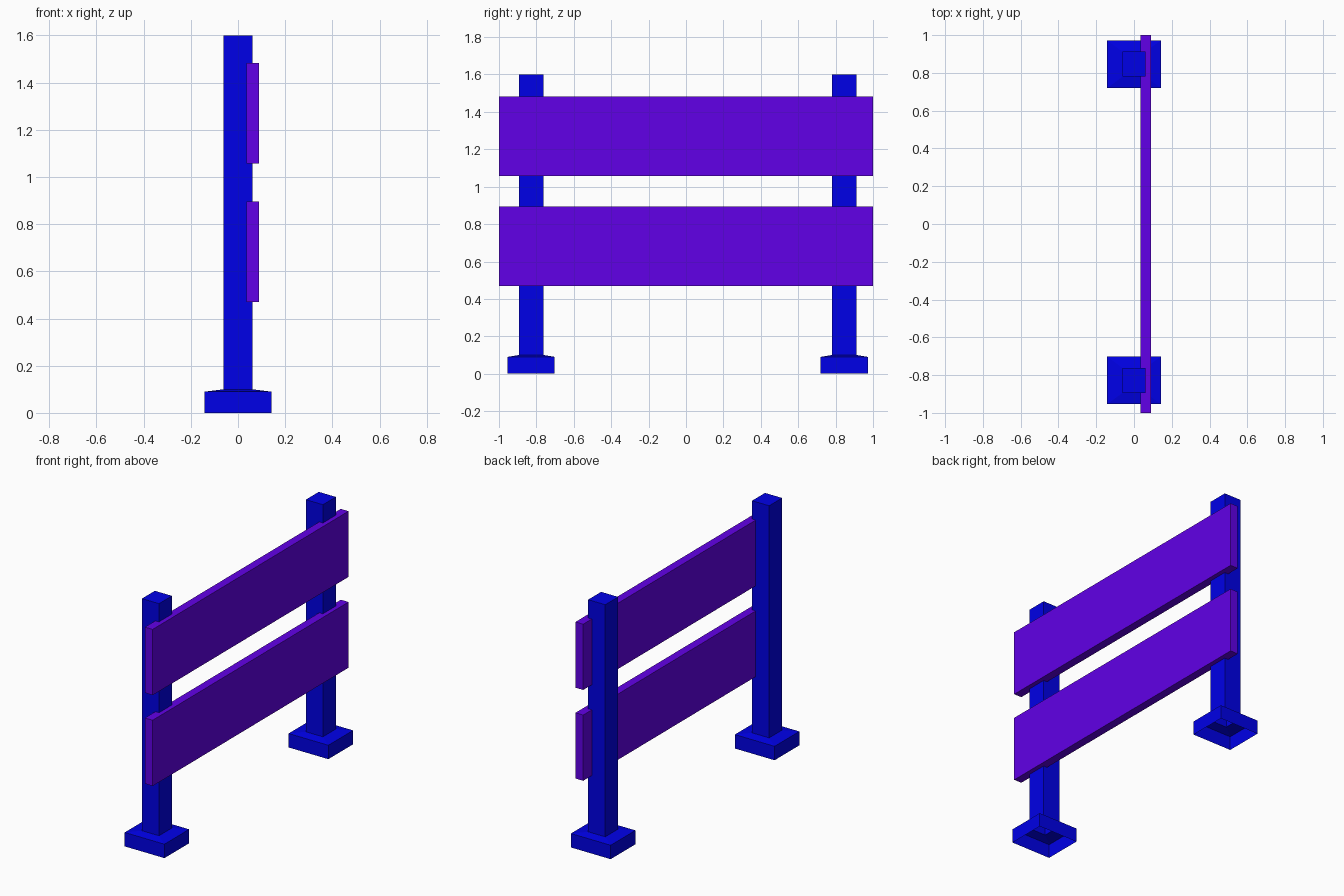
import bpy, bmesh

if "Cube" in bpy.data.objects:
    bpy.data.objects.remove(bpy.data.objects["Cube"])

def material(name, color):
    m = bpy.data.materials.new(name)
    m.diffuse_color = (*color, 1.0)
    m.use_nodes = True
    m.node_tree.nodes["Principled BSDF"].inputs["Base Color"].default_value = m.diffuse_color
    return m

blue = material("deep blue", (0.0, 0.0, 0.8))
purple = material("violet", (0.12, 0.0, 0.8))

def finish(name, bm, mat):
    bmesh.ops.recalc_face_normals(bm, faces=bm.faces[:])
    me = bpy.data.meshes.new(name)
    bm.to_mesh(me)
    bm.free()
    me.materials.append(mat)
    ob = bpy.data.objects.new(name, me)
    bpy.context.collection.objects.link(ob)
    return ob

def post(name, y):
    """Hollow post with flared foot: stacked rectangular rings, open underneath."""
    rings = [(0.142, 0.126, 0.0), (0.142, 0.126, 0.09),
             (0.061, 0.066, 0.10), (0.061, 0.066, 1.60)]
    bm = bmesh.new()
    loops = [[bm.verts.new((sx * hx, y + sy * hy, z))
              for sx, sy in ((-1, -1), (1, -1), (1, 1), (-1, 1))]
             for hx, hy, z in rings]
    for a, b in zip(loops, loops[1:]):
        for i in range(4):
            j = (i + 1) % 4
            bm.faces.new((a[i], a[j], b[j], b[i]))
    bm.faces.new(loops[-1])
    ob = finish(name, bm, blue)
    # make sure the open shell faces outward
    if ob.data.polygons[-1].normal.z < 0:
        ob.data.flip_normals()

def board(name, z0, z1):
    bm = bmesh.new()
    bmesh.ops.create_cube(bm, size=1)
    for v in bm.verts:
        v.co = (0.0625 + v.co.x * 0.055, v.co.y * 2.0, (z0 + z1) / 2 + v.co.z * (z1 - z0))
    finish(name, bm, purple)

# Two posts with feet
post("front_post", -0.828)
post("back_post", 0.846)

# Two horizontal boards
board("lower_board", 0.47, 0.895)
board("upper_board", 1.057, 1.482)
